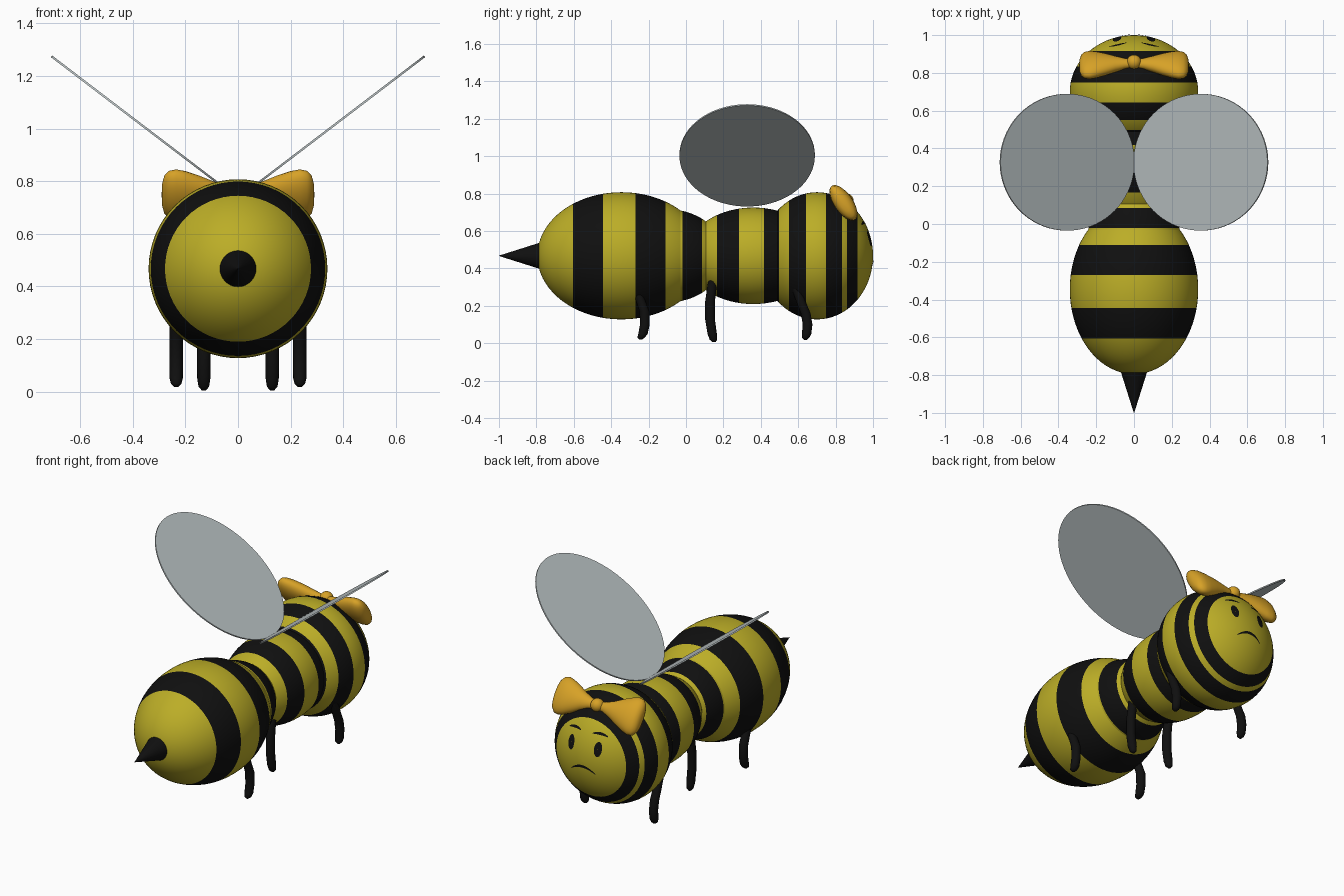
import bpy, bmesh, math
from mathutils import Vector

if "Cube" in bpy.data.objects:
    bpy.data.objects.remove(bpy.data.objects["Cube"])

ZC = 0.467  # height of the body axis


def material(name, rgb):
    m = bpy.data.materials.new(name)
    m.diffuse_color = (*rgb, 1)
    m.use_nodes = True
    m.node_tree.nodes["Principled BSDF"].inputs["Base Color"].default_value = m.diffuse_color
    return m


YELLOW = material("yellow", (0.50, 0.42, 0.020))
BLACK = material("black", (0.005, 0.005, 0.005))
GREY = material("wing grey", (0.49, 0.54, 0.55))
ORANGE = material("bow orange", (0.68, 0.36, 0.02))


def finish(name, bm, mats, rule=None, angle=40):
    """Turn a bmesh into a smooth shaded object."""
    for f in bm.faces:
        f.material_index = rule(f) if rule else 0
    me = bpy.data.meshes.new(name)
    bm.to_mesh(me)
    bm.free()
    for m in mats:
        me.materials.append(m)
    ob = bpy.data.objects.new(name, me)
    bpy.context.collection.objects.link(ob)
    bpy.ops.object.select_all(action='DESELECT')
    ob.select_set(True)
    bpy.context.view_layer.objects.active = ob
    bpy.ops.object.shade_smooth_by_angle(angle=math.radians(angle))
    return ob


def loft(name, rings, mats, sides=32, rule=None, angle=40):
    """Skin elliptical rings, each given as (centre, half axis u, half axis v)."""
    bm = bmesh.new()
    loops = []
    for c, u, v in rings:
        c, u, v = Vector(c), Vector(u), Vector(v)
        loops.append([bm.verts.new(c + u * math.cos(a) + v * math.sin(a))
                      for a in (2 * math.pi * i / sides for i in range(sides))])
    for a, b in zip(loops, loops[1:]):
        for i in range(sides):
            j = (i + 1) % sides
            bm.faces.new((a[i], a[j], b[j], b[i]))
    bm.faces.new(loops[0])
    bm.faces.new(loops[-1])
    bmesh.ops.recalc_face_normals(bm, faces=bm.faces[:])
    return finish(name, bm, mats, rule, angle)


# Striped body segments: ellipsoids with rings cut at the stripe edges
STRIPES = [(-0.605, -0.445), (-0.27, -0.11), (-0.02, 0.086), (0.166, 0.283),
           (0.417, 0.497), (0.551, 0.642), (0.749, 0.834), (0.861, 0.916)]


def stripe(f):
    y = f.calc_center_median().y
    return int(any(a < y < b for a, b in STRIPES))


def segment(name, yc, ry, r):
    ys = [yc - ry * math.cos(math.pi * (i + 0.12) / 36.24) for i in range(37)]
    edges = [e for s in STRIPES for e in s if ys[0] < e < ys[-1]]
    ys = sorted([y for y in ys if all(abs(y - e) > 0.004 for e in edges)] + edges)
    rings = []
    for y in ys:
        q = r * math.sqrt(max(0, 1 - ((y - yc) / ry) ** 2))
        rings.append(((0, y, ZC), (q, 0, 0), (0, 0, q)))
    loft(name, rings, [YELLOW, BLACK], 64, stripe, 60)


HEAD = (0.70, 0.30, 0.34)
segment("abdomen", -0.345, 0.45, 0.34)
segment("waist", -0.10, 0.306, 0.249)
segment("thorax", 0.36, 0.362, 0.258)
segment("head", *HEAD)

# Sting
loft("sting", [((0, y, ZC), (r, 0, 0), (0, 0, r)) for y, r in ((-0.75, 0.08), (-1, 0.001))],
     [BLACK])

# Legs: side paths as (y, z), one pair for each body segment
LEGS = {
    "rear_leg": (0.235, [(-0.26, 0.27), (-0.24, 0.22), (-0.222, 0.17), (-0.22, 0.10),
                         (-0.23, 0.05), (-0.24, 0.03), (-0.243, 0.02)]),
    "middle_leg": (0.13, [(0.15, 0.36), (0.14, 0.31), (0.128, 0.22), (0.128, 0.13),
                          (0.14, 0.05), (0.147, 0.018), (0.15, 0.005)]),
    "front_leg": (0.235, [(0.59, 0.29), (0.615, 0.22), (0.64, 0.16), (0.65, 0.10),
                          (0.645, 0.05), (0.64, 0.03), (0.638, 0.018)]),
}
RADII = [0.024, 0.025, 0.026, 0.026, 0.025, 0.02, 0.008]
for name, (x, path) in LEGS.items():
    for side, s in (("right", 1), ("left", -1)):
        loft(f"{side}_{name}", [((s * x, y, z), (r, 0, 0), (0, r, 0))
                                for (y, z), r in zip(path, RADII)], [BLACK], 16, angle=60)

# Wings: thin slanted oval plates
for side, s in (("right", 1), ("left", -1)):
    t = math.radians(37.3)
    along = Vector((s * math.cos(t), 0, math.sin(t)))
    normal = Vector((-s * math.sin(t), 0, math.cos(t)))
    centre = Vector((s * 0.354, 0.327, 1.004))
    loft(f"{side}_wing", [(centre + normal * h, along * 0.446, (0, 0.362, 0))
                          for h in (-0.004, 0.004)], [GREY], 72)

# Bow: two puffed loops tilted along the head, and a round knot
UP, OUT = Vector((0, -0.567, 0.824)), Vector((0, 0.824, 0.567))
PUFF = [(0.01, 0.025, 0.022), (0.05, 0.032, 0.028), (0.10, 0.052, 0.038), (0.15, 0.078, 0.046),
        (0.20, 0.10, 0.05), (0.235, 0.11, 0.05), (0.262, 0.105, 0.045), (0.28, 0.085, 0.034),
        (0.288, 0.05, 0.018), (0.29, 0.01, 0.004)]
for side, s in (("right", 1), ("left", -1)):
    loft(f"{side}_bow_loop", [((s * x, 0.85 - 0.035 * x, 0.757 - 0.03 * x), UP * h, OUT * d)
                              for x, h, d in PUFF], [ORANGE], 32, angle=80)
bm = bmesh.new()
bmesh.ops.create_uvsphere(bm, u_segments=24, v_segments=14, radius=0.039)
bmesh.ops.translate(bm, verts=bm.verts, vec=(0, 0.857, 0.762))
finish("bow_knot", bm, [ORANGE], angle=60)


# Face plates laid just above the front of the head
def on_head(x, z):
    yc, ry, r = HEAD
    return Vector((x, yc + ry * math.sqrt(1 - (x * x + z * z) / r ** 2) + 0.004, ZC + z))


def plate(name, rows):
    bm = bmesh.new()
    grid = [[bm.verts.new(on_head(x, z)) for x, z in row] for row in rows]
    for a, b in zip(grid, grid[1:]):
        for i in range(len(a) - 1):
            f = bm.faces.new((a[i], a[i + 1], b[i + 1], b[i]))
            f.normal_update()
            if f.normal.y < 0:
                f.normal_flip()
    finish(name, bm, [BLACK], angle=60)


def stroke(name, x0, x1, height, thick):
    xs = [x0 + (x1 - x0) * i / 16 for i in range(17)]
    taper = [thick * (0.35 + 0.65 * math.sin(math.pi * i / 16)) for i in range(17)]
    plate(name, [[(x, height(x) + k * w) for x, w in zip(xs, taper)] for k in (-1, 0, 1)])


for side, s in (("right", 1), ("left", -1)):
    angles = [2 * math.pi * i / 24 for i in range(25)]
    plate(f"{side}_eye", [[(s * 0.09 + 0.023 * k * math.cos(a), 0.093 + 0.042 * k * math.sin(a))
                           for a in angles] for k in (0.05, 0.5, 1)])
    stroke(f"{side}_eyebrow", s * 0.04, s * 0.13,
           lambda x: 0.178 - 4 * (abs(x) - 0.075) ** 2, 0.007)
stroke("mouth", -0.082, 0.082, lambda x: -0.025 - 5 * x * x, 0.008)
